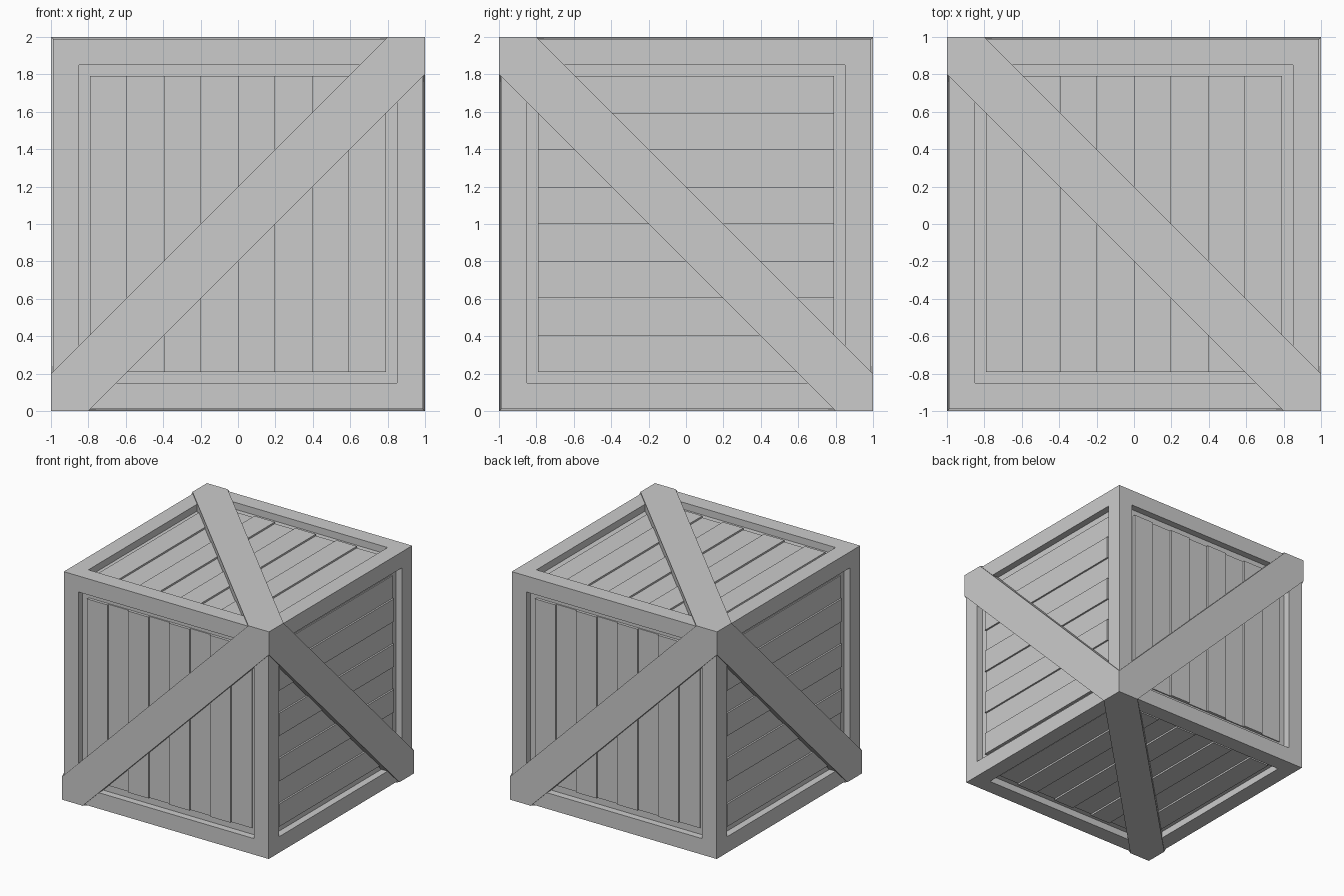
import bpy, bmesh
from mathutils import Matrix, Vector

if "Cube" in bpy.data.objects:
    bpy.data.objects.remove(bpy.data.objects["Cube"])

BODY = 0.99           # half size of the frame cube
W = 0.198             # board width
FLOOR, LOW, HIGH = 0.93, 0.94, 0.955   # panel levels measured from the centre


def finish(bm, name, matrix=Matrix.Identity(4)):
    bm.transform(Matrix.Translation((0, 0, 1)) @ matrix)
    bmesh.ops.recalc_face_normals(bm, faces=bm.faces)
    mesh = bpy.data.meshes.new(name)
    bm.to_mesh(mesh)
    bm.free()
    obj = bpy.data.objects.new(name, mesh)
    bpy.context.collection.objects.link(obj)
    return obj


def prism(bm, outline, n0, n1):
    face = bm.faces.new([bm.verts.new((u, v, n0)) for u, v in outline])
    ext = bmesh.ops.extrude_face_region(bm, geom=[face])["geom"]
    verts = [g for g in ext if isinstance(g, bmesh.types.BMVert)]
    bmesh.ops.translate(bm, verts=verts, vec=(0, 0, n1 - n0))


# Frame: one cube with a square recess sunk into every side
bm = bmesh.new()
bmesh.ops.create_cube(bm, size=2 * BODY)
sides = list(bm.faces)
bmesh.ops.inset_individual(bm, faces=sides, thickness=W)
for f in bmesh.ops.extrude_discrete_faces(bm, faces=sides)["faces"]:
    f.normal_update()
    shift = -f.normal * (BODY - FLOOR)
    bmesh.ops.translate(bm, verts=list(f.verts), vec=shift)
finish(bm, "frame")

# Each side: across-boards axis, along-boards axis, brace slope
X, Y, Z = Vector((1, 0, 0)), Vector((0, 1, 0)), Vector((0, 0, 1))
SIDES = {
    "front": (X, Z, 1), "back": (-X, Z, 1),
    "right": (Z, -Y, 1), "left": (Z, Y, 1),
    "top": (X, Y, -1), "bottom": (X, -Y, -1),
}
inner = BODY - W
for name, (u, v, slope) in SIDES.items():
    n = u.cross(v)
    matrix = Matrix((u, v, n)).transposed().to_4x4()

    # Boards at alternating heights
    bm = bmesh.new()
    for i in range(8):
        a = -inner + i * W
        b = a + W
        prism(bm, [(a, -inner), (b, -inner), (b, inner), (a, inner)],
              FLOOR - 0.02, LOW if i % 2 else HIGH)
    finish(bm, name + "_boards", matrix)

    # Diagonal brace with square corner ends
    bm = bmesh.new()
    outline = [(-1, -1), (-0.8, -1), (1, 0.8), (1, 1), (0.8, 1), (-1, -0.8)]
    prism(bm, [(p, q * slope) for p, q in outline], FLOOR, 1.0)
    finish(bm, name + "_brace", matrix)
